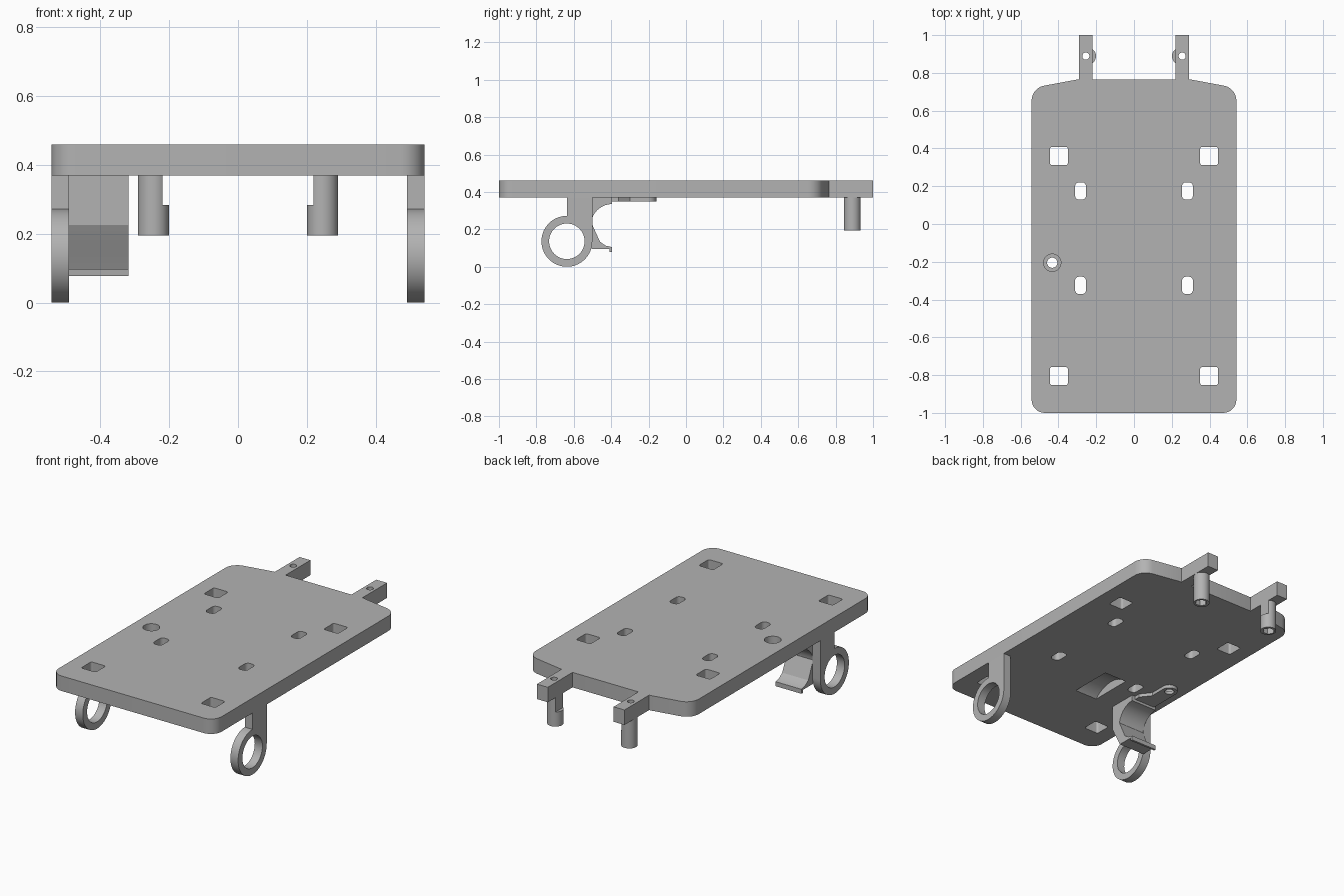
import bpy
import bmesh
import math
from mathutils import Vector

cube = bpy.data.objects.get("Cube")
if cube:
    bpy.data.objects.remove(cube, do_unlink=True)

GREY = (0.45, 0.45, 0.45, 1)
grey = bpy.data.materials.new("plain grey")
grey.use_nodes = True
grey.diffuse_color = GREY
grey.node_tree.nodes["Principled BSDF"].inputs["Base Color"].default_value = GREY


def prism(name, pts, axis, lo, hi):
    """Extrude a 2D outline along x (points are y, z) or z (points are x, y)."""
    place = (lambda p, t: (t, p[0], p[1])) if axis == "x" else (lambda p, t: (p[0], p[1], t))
    bm = bmesh.new()
    low = [bm.verts.new(place(p, lo)) for p in pts]
    high = [bm.verts.new(place(p, hi)) for p in pts]
    bm.faces.new(low)
    bm.faces.new(high)
    for i in range(len(pts)):
        j = (i + 1) % len(pts)
        bm.faces.new((low[i], low[j], high[j], high[i]))
    bmesh.ops.recalc_face_normals(bm, faces=bm.faces)
    mesh = bpy.data.meshes.new(name)
    bm.to_mesh(mesh)
    bm.free()
    mesh.materials.append(grey)
    obj = bpy.data.objects.new(name, mesh)
    bpy.context.collection.objects.link(obj)
    return obj


def arc(cx, cy, r, start=0, end=360, n=48):
    """Points on an arc; a full circle leaves out the repeated last point."""
    count = n if abs(end - start) == 360 else n + 1
    angles = [math.radians(start + (end - start) * i / n) for i in range(count)]
    return [(cx + r * math.cos(a), cy + r * math.sin(a)) for a in angles]


def rounded(corners, radii, n=8):
    """Fillet each corner of an outline with a true circular arc."""
    out = []
    for i, (c, r) in enumerate(zip(corners, radii)):
        p = Vector(c)
        if r == 0:
            out.append(c)
            continue
        u = (Vector(corners[i - 1]) - p).normalized()
        v = (Vector(corners[(i + 1) % len(corners)]) - p).normalized()
        half = u.angle(v) / 2
        a, b = p + u * r / math.tan(half), p + v * r / math.tan(half)
        w = math.sin(half)
        for k in range(n + 1):
            t = k / n
            ka, kp, kb = (1 - t) ** 2, 2 * w * t * (1 - t), t * t
            out.append(tuple((a * ka + p * kp + b * kb) / (ka + kp + kb)))
    return out


def box(cx, cy, hx, hy, r=0):
    corners = [(cx - hx, cy - hy), (cx + hx, cy - hy), (cx + hx, cy + hy), (cx - hx, cy + hy)]
    return rounded(corners, [r] * 4)


def combine(obj, other, operation):
    mod = obj.modifiers.new(operation.lower(), "BOOLEAN")
    mod.operation = operation
    mod.solver = "EXACT"
    mod.object = other
    bpy.context.view_layer.objects.active = obj
    bpy.ops.object.modifier_apply(modifier=mod.name)
    bpy.data.objects.remove(other, do_unlink=True)


def cut(obj, pts, axis, lo, hi):
    combine(obj, prism("cutter", pts, axis, lo, hi), "DIFFERENCE")


BOTTOM, TOP = 0.37, 0.46
parts = []

# Base plate with rounded front corners and a tapered rear edge
half = [(0.542, -1), (0.542, 0.72), (0.30, 0.765)]
outline = half + [(-x, y) for x, y in reversed(half)]
plate = prism("base_plate", rounded(outline, [0.07, 0.08, 0, 0, 0.08, 0.07]), "z", BOTTOM, TOP)
parts.append(plate)

# Square mounting holes and narrow slots
for s in (-1, 1):
    for y in (0.36, -0.805):
        cut(plate, box(s * 0.398, y, 0.048, 0.048, 0.012), "z", 0.3, 0.5)
    for y in (0.175, -0.325):
        cut(plate, box(s * 0.283, y, 0.029, 0.046, 0.022), "z", 0.3, 0.5)

# Screw hole, and curved clearance pocket on the underside
cut(plate, arc(-0.433, -0.205, 0.046), "z", 0.3, 0.5)
cut(plate, arc(-0.43, 0.244, 0.181, n=64), "x", -0.19, -0.04)

for s, side in ((-1, "right"), (1, "left")):
    # Rear prong with its screw post
    prong = prism(side + "_rear_prong", box(s * 0.255, 0.88, 0.036, 0.12), "z", BOTTOM, TOP)
    post = prism(side + "_rear_post", arc(s * 0.246, 0.889, 0.045), "z", 0.195, BOTTOM)
    cut(post, box(s * 0.17, 0.889, 0.049, 0.1), "z", 0.283, 0.5)
    cut(post, arc(s * 0.25, 0.889, 0.034, n=6), "z", 0.1, 0.25)
    for obj in (prong, post):
        cut(obj, arc(s * 0.255, 0.889, 0.019, n=24), "z", 0.1, 0.5)
        parts.append(obj)

    # Hanging ring with a straight neck
    cy, cz, r = -0.637, 0.136, 0.136
    shape = arc(cy, cz, r, 90, 360) + [(cy + r, BOTTOM), (cy, BOTTOM)]
    lo, hi = sorted((s * 0.542, s * 0.491))
    ring = prism(side + "_hanging_ring", shape, "x", lo, hi)
    cut(ring, arc(cy, cz, 0.095), "x", -1, 1)
    parts.append(ring)

# Cradle clip behind the right ring, open to the back
front = [(-0.57, BOTTOM), (-0.57, 0.225), (-0.548, 0.18), (-0.525, 0.14), (-0.503, 0.096)]
lip = [(-0.41, 0.096), (-0.408, 0.078), (-0.395, 0.078), (-0.395, 0.105), (-0.43, 0.113), (-0.46, 0.134)]
hollow = arc(-0.395, 0.222, 0.113, 172, 90, 16)
clip = prism("cradle_clip", front + lip + hollow + [(-0.395, BOTTOM)], "x", -0.491, -0.318)
parts.append(clip)

# Thin screw tab that joins the clip to the plate
tab_shape = [(-0.479, -0.205), (-0.479, -0.42), (-0.34, -0.42), (-0.34, -0.36), (-0.387, -0.3)]
tab = prism("screw_tab", tab_shape + arc(-0.433, -0.205, 0.046, 0, 180, 24)[:-1], "z", 0.35, BOTTOM)
cut(tab, arc(-0.433, -0.205, 0.027), "z", 0.3, 0.5)
parts.append(tab)

# Smooth the round surfaces and keep the edges sharp
bpy.ops.object.select_all(action="DESELECT")
for obj in parts:
    obj.select_set(True)
bpy.context.view_layer.objects.active = parts[0]
bpy.ops.object.shade_smooth_by_angle(angle=math.radians(25))
